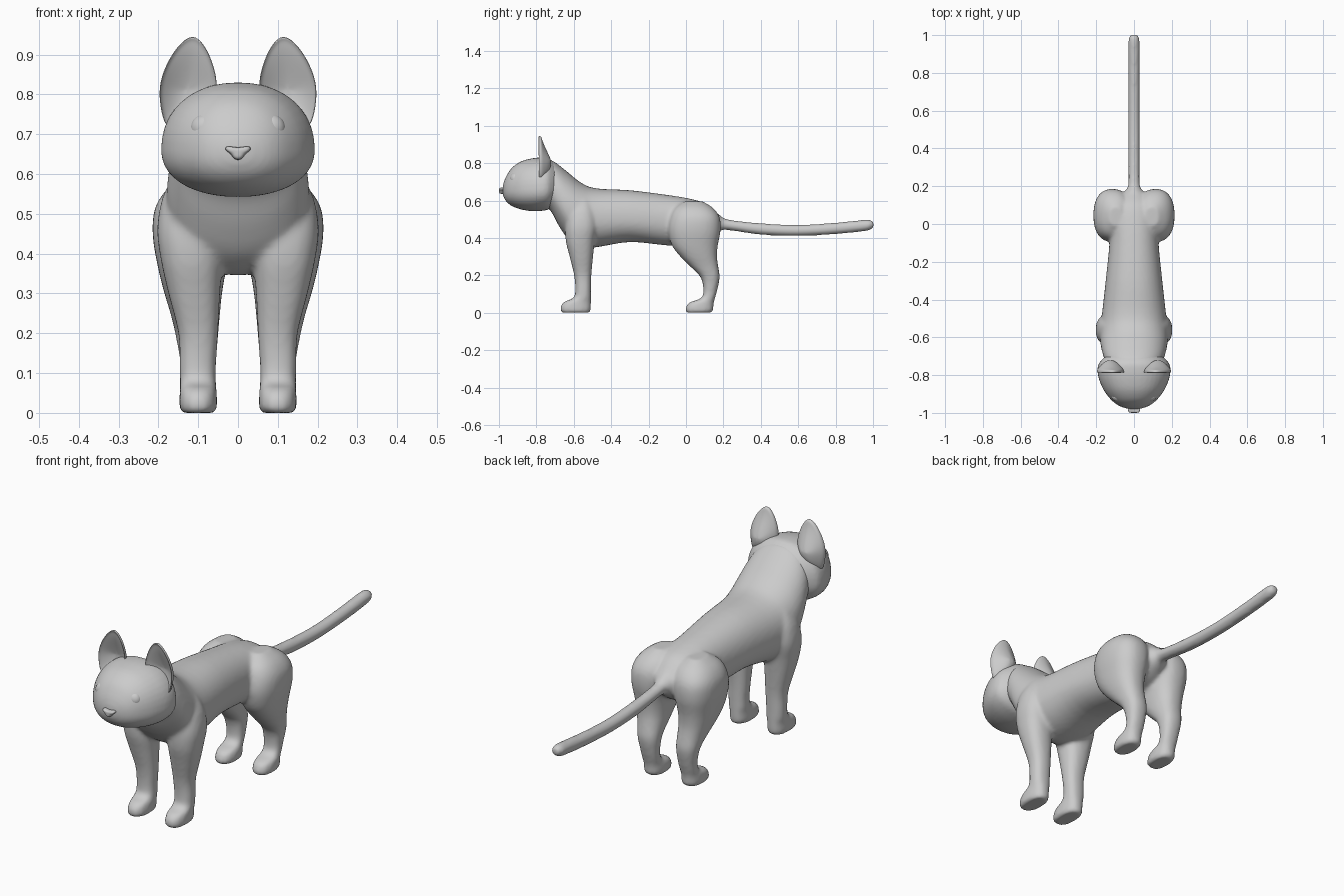
import bpy, bmesh, math
from mathutils import Vector

grey = bpy.data.materials.new("grey")
grey.diffuse_color = (0.6, 0.6, 0.6, 1)


def power(v, e):
    return math.copysign(abs(v) ** e, v)


def skin(bm, rings, caps=True):
    """Bridge rings of points into a surface, with closed ends."""
    rows = [[bm.verts.new(p) for p in r] for r in rings]
    n = len(rows[0])
    for a, b in zip(rows, rows[1:]):
        for i in range(n):
            j = (i + 1) % n
            bm.faces.new((a[i], a[j], b[j], b[i]))
    if caps:
        bm.faces.new(rows[0])
        bm.faces.new(rows[-1])


def spline(rows, steps=4):
    """Smoothly interpolate section values."""
    out = []
    for i in range(len(rows) - 1):
        p = [rows[max(0, min(len(rows) - 1, i + k))] for k in (-1, 0, 1, 2)]
        for s in range(steps):
            t = s / steps
            out.append([b + t * (c - b) * 1.0 if len(rows) < 3 else
                        0.5 * (2 * b + (c - a) * t + (2 * a - 5 * b + 4 * c - d) * t * t
                               + (3 * b - a - 3 * c + d) * t ** 3)
                        for a, b, c, d in zip(*p)])
    return out + [list(rows[-1])]


def cross_loft(bm, rows, e=0.92, n=40):
    """Sections across y: (y, z bottom, z widest, z top, half width)."""
    rings = []
    for y, lo, mid, hi, w in spline(rows):
        ring = []
        for k in range(n):
            a = 2 * math.pi * k / n
            s = power(math.sin(a), e)
            ring.append((w * power(math.cos(a), e), y, mid + s * (hi - mid if s > 0 else mid - lo)))
        rings.append(ring)
    skin(bm, rings)


def leg_loft(bm, rows, side, n=32):
    """Sections across z: (z, x inner, x outer, y front, y back)."""
    rings = []
    for z, x0, x1, y0, y1 in spline(rows):
        rings.append([(side * ((x0 + x1) / 2 + (x1 - x0) / 2 * power(math.cos(2 * math.pi * k / n), 0.85)),
                       (y0 + y1) / 2 + (y1 - y0) / 2 * power(math.sin(2 * math.pi * k / n), 0.85), z)
                      for k in range(n)])
    skin(bm, rings)


def finish(name, bm):
    bmesh.ops.recalc_face_normals(bm, faces=bm.faces[:])
    me = bpy.data.meshes.new(name)
    bm.to_mesh(me)
    bm.free()
    for p in me.polygons:
        p.use_smooth = True
    me.materials.append(grey)
    ob = bpy.data.objects.new(name, me)
    bpy.context.collection.objects.link(ob)
    return ob


def fuse(ob, voxel, smooth):
    m = ob.modifiers.new("fuse", 'REMESH')
    m.mode, m.voxel_size, m.use_smooth_shade = 'VOXEL', voxel, True
    s = ob.modifiers.new("soften", 'SMOOTH')
    s.factor, s.iterations = 0.5, smooth


# Body: torso and neck, legs and tail fused into one skin
bm = bmesh.new()
cross_loft(bm, [(-0.76, 0.58, 0.68, 0.81, 0.14), (-0.72, 0.54, 0.66, 0.815, 0.155),
                (-0.68, 0.465, 0.62, 0.79, 0.168), (-0.63, 0.395, 0.56, 0.75, 0.178),
                (-0.56, 0.35, 0.51, 0.695, 0.18), (-0.48, 0.35, 0.5, 0.665, 0.17),
                (-0.3, 0.378, 0.5, 0.655, 0.15), (-0.1, 0.36, 0.49, 0.63, 0.13),
                (0.02, 0.36, 0.48, 0.61, 0.13), (0.1, 0.38, 0.48, 0.585, 0.11),
                (0.16, 0.42, 0.48, 0.535, 0.06), (0.185, 0.44, 0.48, 0.515, 0.04)])
front = [(0, 0.06, 0.14, -0.662, -0.517), (0.012, 0.053, 0.147, -0.672, -0.51),
         (0.04, 0.053, 0.147, -0.668, -0.508), (0.06, 0.054, 0.146, -0.648, -0.508),
         (0.08, 0.055, 0.146, -0.602, -0.508), (0.12, 0.055, 0.147, -0.592, -0.508),
         (0.2, 0.05, 0.15, -0.598, -0.506), (0.3, 0.045, 0.175, -0.622, -0.497),
         (0.38, 0.04, 0.193, -0.642, -0.488), (0.46, 0.04, 0.203, -0.645, -0.475),
         (0.54, 0.04, 0.19, -0.63, -0.485), (0.6, 0.06, 0.16, -0.6, -0.51)]
hind = [(0, 0.06, 0.14, 0.005, 0.135), (0.012, 0.053, 0.147, -0.003, 0.145),
        (0.04, 0.053, 0.147, 0.004, 0.147), (0.058, 0.055, 0.145, 0.025, 0.15),
        (0.078, 0.058, 0.142, 0.08, 0.155), (0.12, 0.056, 0.144, 0.093, 0.167),
        (0.19, 0.05, 0.156, 0.078, 0.18), (0.25, 0.045, 0.17, 0.02, 0.172),
        (0.3, 0.04, 0.185, -0.03, 0.166), (0.36, 0.03, 0.2, -0.075, 0.17),
        (0.44, 0.015, 0.214, -0.095, 0.185), (0.51, 0.012, 0.21, -0.085, 0.18),
        (0.56, 0.025, 0.18, -0.06, 0.145), (0.595, 0.06, 0.13, -0.01, 0.09)]
for side in (1, -1):
    leg_loft(bm, front, side)
    leg_loft(bm, hind, side)
cross_loft(bm, [(0.1, 0.42, 0.48, 0.54, 0.05), (0.17, 0.435, 0.48, 0.53, 0.042),
                (0.22, 0.442, 0.471, 0.5, 0.03), (0.4, 0.417, 0.448, 0.479, 0.03),
                (0.6, 0.41, 0.44, 0.47, 0.03), (0.8, 0.42, 0.451, 0.482, 0.03),
                (0.95, 0.435, 0.466, 0.497, 0.03), (0.985, 0.443, 0.47, 0.496, 0.027),
                (1.003, 0.455, 0.472, 0.489, 0.017)], 1, 24)
fuse(finish("body", bm), 0.009, 8)

# Head: broad low cheeks and a domed front
bm = bmesh.new()
cross_loft(bm, [(-0.98, 0.64, 0.655, 0.67, 0.015), (-0.975, 0.62, 0.655, 0.695, 0.045),
                (-0.96, 0.594, 0.655, 0.732, 0.084), (-0.93, 0.57, 0.655, 0.776, 0.122),
                (-0.88, 0.552, 0.655, 0.81, 0.16), (-0.82, 0.543, 0.657, 0.826, 0.186),
                (-0.77, 0.545, 0.66, 0.83, 0.193), (-0.735, 0.553, 0.665, 0.825, 0.184),
                (-0.70, 0.58, 0.67, 0.8, 0.15)])
fuse(finish("head", bm), 0.008, 3)

# Ears: cupped shells, open to the front
outline = [(0.062, 0.75), (0.05, 0.82), (0.058, 0.865), (0.075, 0.91), (0.096, 0.94), (0.116, 0.949),
           (0.14, 0.935), (0.168, 0.9), (0.19, 0.855), (0.2, 0.81), (0.194, 0.755), (0.18, 0.71),
           (0.13, 0.7)]


def ear_ring(side, s, y, depth):
    cx, cz = 0.125, 0.81
    pts = []
    for x, z in outline:
        d = depth * (1 - s * s) * max(0.3, min(1, (0.97 - cz - (z - cz) * s) / 0.16))
        pts.append((side * (cx + (x - cx) * s), y + d, cz + (z - cz) * s))
    return pts


for side, label in ((1, "left"), (-1, "right")):
    bm = bmesh.new()
    rings = [ear_ring(side, s, -0.786, 0.04) for s in (0.1, 0.35, 0.6, 0.8, 0.93)]
    rings += [ear_ring(side, 0.98, -0.79, 0), ear_ring(side, 1, -0.782, 0)]
    rings += [ear_ring(side, s, -0.774, 0.055) for s in (0.97, 0.85, 0.6, 0.35, 0.1)]
    skin(bm, rings)
    ob = finish(label + "_ear", bm)
    m = ob.modifiers.new("round", 'SUBSURF')
    m.levels = m.render_levels = 2

    # Eyes: shallow balls set in the face
    bm = bmesh.new()
    bmesh.ops.create_uvsphere(bm, u_segments=24, v_segments=16, radius=1)
    for v in bm.verts:
        v.co = Vector((side * 0.083, -0.912, 0.715)) + Vector((v.co.x * 0.036, v.co.y * 0.03, v.co.z * 0.036))
    finish(label + "_eye", bm)

# Nose: rounded wedge, wide at the top with a narrow stem
bm = bmesh.new()
shape = [(0, 0.634), (0.012, 0.638), (0.018, 0.651), (0.034, 0.66), (0.032, 0.67), (0.018, 0.67), (0, 0.666)]
shape += [(-x, z) for x, z in shape[-2:0:-1]]
skin(bm, [[(x * s, y, 0.655 + (z - 0.655) * s) for x, z in shape]
          for y, s in ((-0.96, 1), (-0.99, 1), (-0.998, 0.8), (-1.0, 0.35))])
ob = finish("nose", bm)
m = ob.modifiers.new("round", 'SUBSURF')
m.levels = m.render_levels = 2
